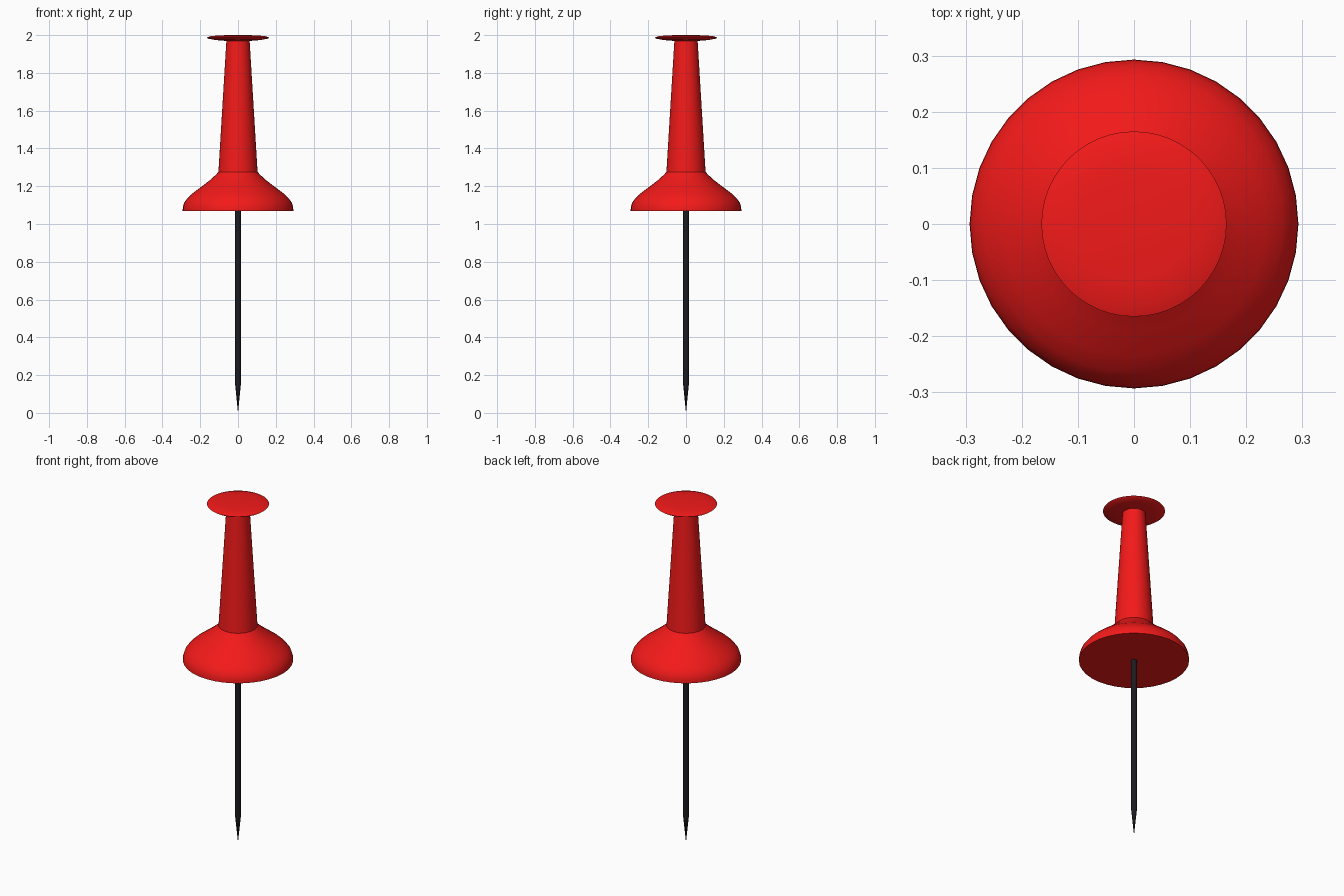
import bpy, math

if "Cube" in bpy.data.objects:
    bpy.data.objects.remove(bpy.data.objects["Cube"])


def material(name, color):
    m = bpy.data.materials.new(name)
    m.diffuse_color = color
    m.use_nodes = True
    m.node_tree.nodes["Principled BSDF"].inputs["Base Color"].default_value = m.diffuse_color
    return m


def lathe(name, profile, sides, mat, angle):
    """Revolve (radius, z) points around z; radius 0 makes a pole."""
    verts, rings, faces = [], [], []
    for r, z in profile:
        n = 1 if r == 0 else sides
        rings.append(list(range(len(verts), len(verts) + n)))
        for i in range(n):
            a = 2 * math.pi * i / sides
            verts.append((r * math.cos(a), r * math.sin(a), z))
    for low, high in zip(rings, rings[1:]):
        for i in range(sides):
            j = (i + 1) % sides
            quad = [low[i % len(low)], low[j % len(low)],
                    high[j % len(high)], high[i % len(high)]]
            faces.append(list(dict.fromkeys(quad)))
    # flat caps on open ends
    if len(rings[0]) > 1:
        faces.append(rings[0][::-1])
    if len(rings[-1]) > 1:
        faces.append(rings[-1])
    mesh = bpy.data.meshes.new(name)
    mesh.from_pydata(verts, [], faces)
    mesh.materials.append(mat)
    obj = bpy.data.objects.new(name, mesh)
    bpy.context.collection.objects.link(obj)
    bpy.ops.object.select_all(action='DESELECT')
    obj.select_set(True)
    bpy.context.view_layer.objects.active = obj
    bpy.ops.object.shade_smooth_by_angle(angle=math.radians(angle))
    return obj


red = material("red_plastic", (0.9, 0.01, 0.01, 1))
black = material("dark_metal", (0.012, 0.012, 0.015, 1))

# Needle with tapered point
lathe("needle", [(0, 0), (0.016, 0.16), (0.016, 1.09)], 12, black, 35)

# Flared base, flat underneath
lathe("base", [(0.293, 1.07), (0.292, 1.09), (0.284, 1.115), (0.265, 1.14),
               (0.235, 1.167), (0.19, 1.2), (0.145, 1.235), (0.118, 1.26),
               (0.104, 1.275)], 36, red, 40)

# Tapered grip
lathe("grip", [(0.104, 1.27), (0.061, 1.978)], 36, red, 40)

# Thin domed cap
lathe("cap", [(0.061, 1.969), (0.12, 1.974), (0.157, 1.981), (0.165, 1.987),
              (0.145, 1.994), (0.1, 1.999), (0, 2.0)], 48, red, 50)
